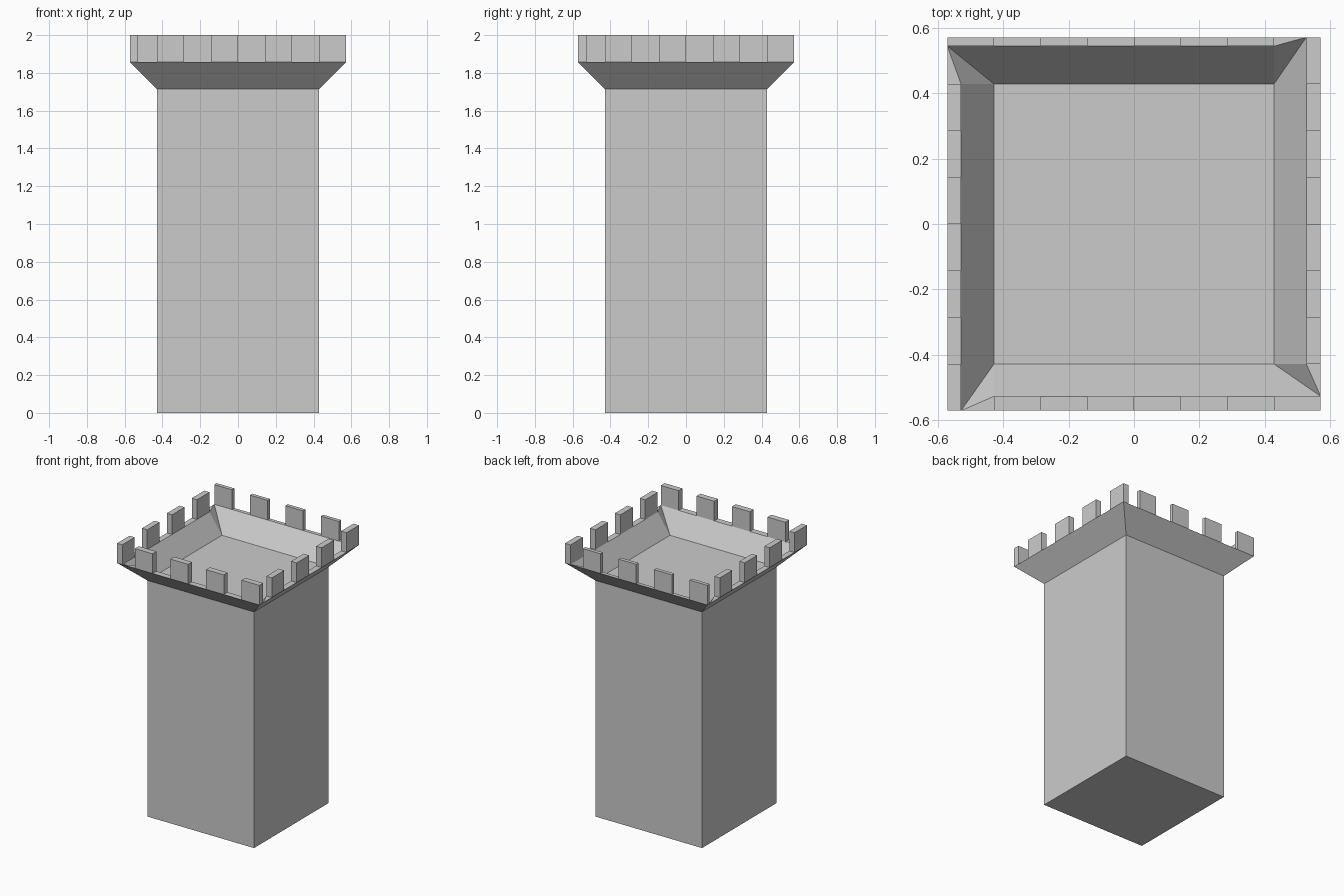
import bpy, bmesh

if "Cube" in bpy.data.objects:
    bpy.data.objects.remove(bpy.data.objects["Cube"])

S = 1 / 7                      # merlon width, the module of the tower
A, H = 3 * S, 4 * S            # half width of shaft and of parapet
Z0, Z1, Z2 = 12 * S, 13 * S, 2.0
THICK = [0.044, 0.044, 0.027, 0.042]   # rim: front, right, back, left


def pt(side, u, d, z):
    """Point at u along a side and d outward; sides turn anticlockwise."""
    x, y = u, -d
    for _ in range(side):
        x, y = -y, x
    return (x, y, z)


def add_object(name, faces):
    bm = bmesh.new()
    for f in faces:
        bm.faces.new([bm.verts.new(p) for p in f])
    bmesh.ops.remove_doubles(bm, verts=bm.verts, dist=1e-5)
    bmesh.ops.recalc_face_normals(bm, faces=bm.faces)
    me = bpy.data.meshes.new(name)
    bm.to_mesh(me)
    bm.free()
    ob = bpy.data.objects.new(name, me)
    bpy.context.collection.objects.link(ob)
    return ob


def box(side, u0, u1, d0, d1, z0, z1):
    """Six faces of a block given in side coordinates."""
    q = [(u0, d0), (u1, d0), (u1, d1), (u0, d1)]
    lo = [pt(side, *p, z0) for p in q]
    hi = [pt(side, *p, z1) for p in q]
    return [lo, hi] + [[lo[i], lo[i - 1], hi[i - 1], hi[i]] for i in range(4)]


# Square shaft; its top is the floor inside the parapet
add_object("shaft", box(0, -A, A, -A, A, 0, Z0))

# Flared parapet with a pinwheel rim
faces = []
for k in range(4):
    r = H - THICK[k]
    c = pt(k, -(H - THICK[k - 1]), H, Z1)     # inner corner on the outer edge
    fl, fr = pt(k, -A, A, Z0), pt(k, A, A, Z0)
    m, e = pt(k, -A, r, Z1), pt(k, H, r, Z1)
    outer_l, outer_r = pt(k, -H, H, Z1), pt(k, H, H, Z1)
    faces += [[fl, fr, outer_r, c, outer_l],  # outer slope
              [c, outer_r, e, m],             # rim top
              [fl, m, c],                     # inner corner triangle
              [fl, fr, e, m]]                 # inner slope
add_object("parapet", faces)

# Four merlons on each side, the last one reaching the corner
for k, side in enumerate(("front", "right", "back", "left")):
    for i in range(4):
        u = -A + 2 * i * S
        add_object(f"merlon_{side}_{i + 1}",
                   box(k, u, u + S, H - THICK[k], H, Z1, Z2))
